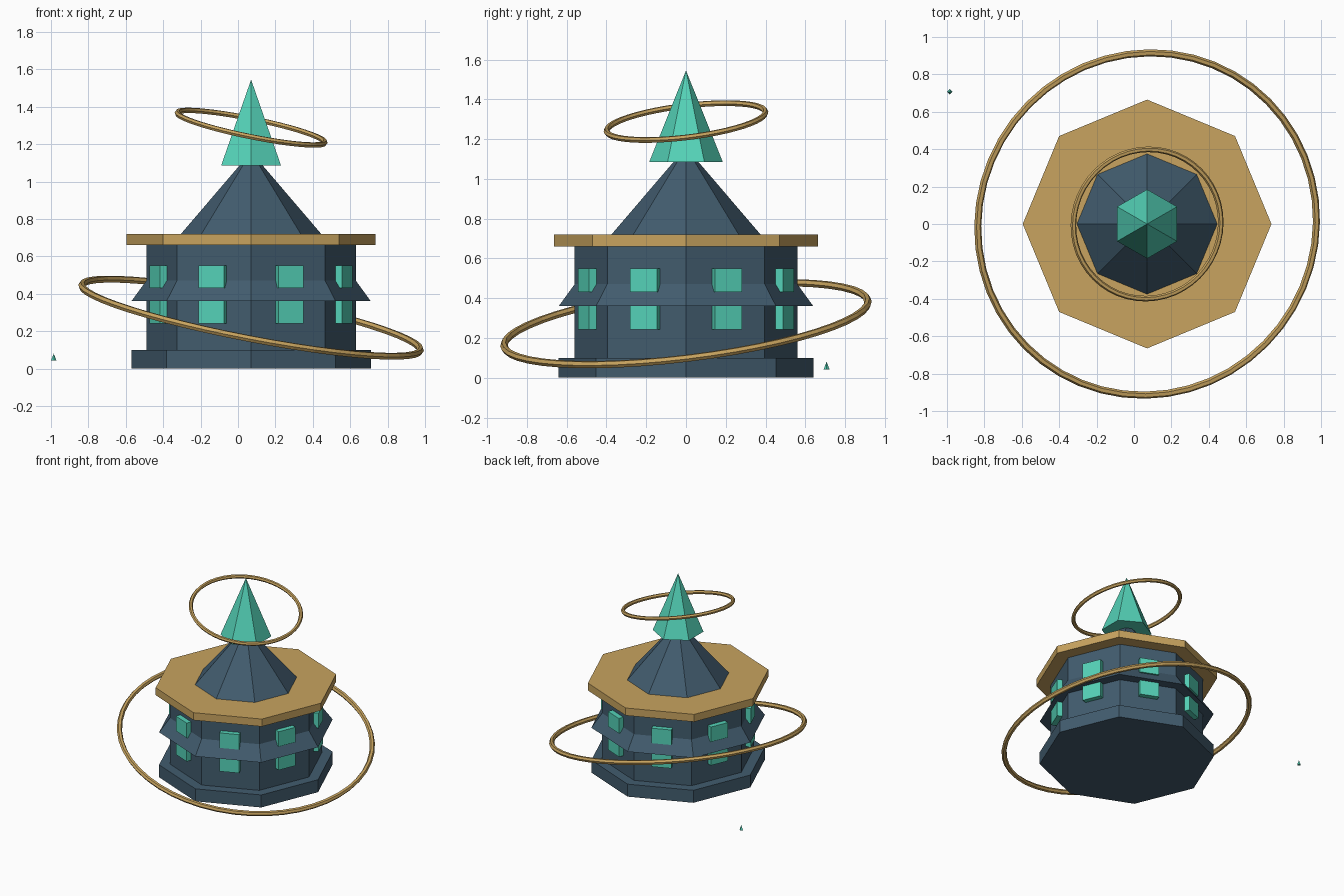
import bpy, math
from mathutils import Vector, Matrix

if "Cube" in bpy.data.objects:
    bpy.data.objects.remove(bpy.data.objects["Cube"])

CX = 0.07  # tower axis


def material(name, rgb):
    m = bpy.data.materials.new(name)
    m.diffuse_color = (*rgb, 1)
    m.use_nodes = True
    m.node_tree.nodes["Principled BSDF"].inputs["Base Color"].default_value = m.diffuse_color
    return m


slate = material("slate_blue", (0.054, 0.107, 0.156))
gold = material("gold", (0.578, 0.371, 0.115))
teal = material("teal_crystal", (0.09, 0.65, 0.48))


def finish(name, mat):
    ob = bpy.context.object
    ob.name = name
    ob.data.materials.append(mat)
    return ob


def frustum(name, mat, sides, r1, r2, z1, z2, x=CX, y=0):
    bpy.ops.mesh.primitive_cone_add(vertices=sides, radius1=r1, radius2=r2,
                                    depth=z2 - z1, location=(x, y, (z1 + z2) / 2))
    return finish(name, mat)


def ring(name, radius, tube, z, a, b):
    # tilted hoop lying in the plane dz = -a*dx + b*dy
    bpy.ops.mesh.primitive_torus_add(major_radius=radius, minor_radius=tube,
                                     major_segments=48, minor_segments=6)
    ob = finish(name, gold)
    turn = Vector((0, 0, 1)).rotation_difference(Vector((a, -b, 1)))
    ob.rotation_mode = 'QUATERNION'
    ob.rotation_quaternion = turn
    ob.location = (CX, 0, z)


# Octagonal tower
frustum("base_plinth", slate, 8, 0.64, 0.64, 0.0, 0.10)
frustum("tower_body", slate, 8, 0.56, 0.56, 0.10, 0.66)
frustum("middle_skirt_roof", slate, 8, 0.64, 0.555, 0.36, 0.477)
frustum("balcony_slab", gold, 8, 0.665, 0.665, 0.66, 0.72)
frustum("upper_roof", slate, 8, 0.375, 0.05, 0.72, 1.10)

# Crystal spire and the small loose shard
frustum("crystal_spire", teal, 6, 0.185, 0, 1.085, 1.545)
frustum("loose_shard", teal, 4, 0.015, 0, 0.042, 0.08, -0.985, 0.707)

# Two rows of windows, one per wall
INNER, OUTER, WIDTH, HEIGHT = 0.49, 0.557, 0.146, 0.12
for row, z in (("lower", 0.302), ("upper", 0.49)):
    for i in range(8):
        ang = math.radians(22.5 + 45 * i)
        bpy.ops.mesh.primitive_cube_add(size=1)
        ob = finish(f"{row}_window_{i + 1}", teal)
        ob.data.transform(Matrix.Translation(((INNER + OUTER) / 2, 0, 0))
                          @ Matrix.Diagonal((OUTER - INNER, WIDTH, HEIGHT, 1)))
        ob.rotation_euler.z = ang
        ob.location = (CX, 0, z)

# Floating rings
ring("large_ring", 0.922, 0.019, 0.272, 0.193, 0.124)
ring("small_ring", 0.402, 0.015, 1.288, 0.203, 0.122)
